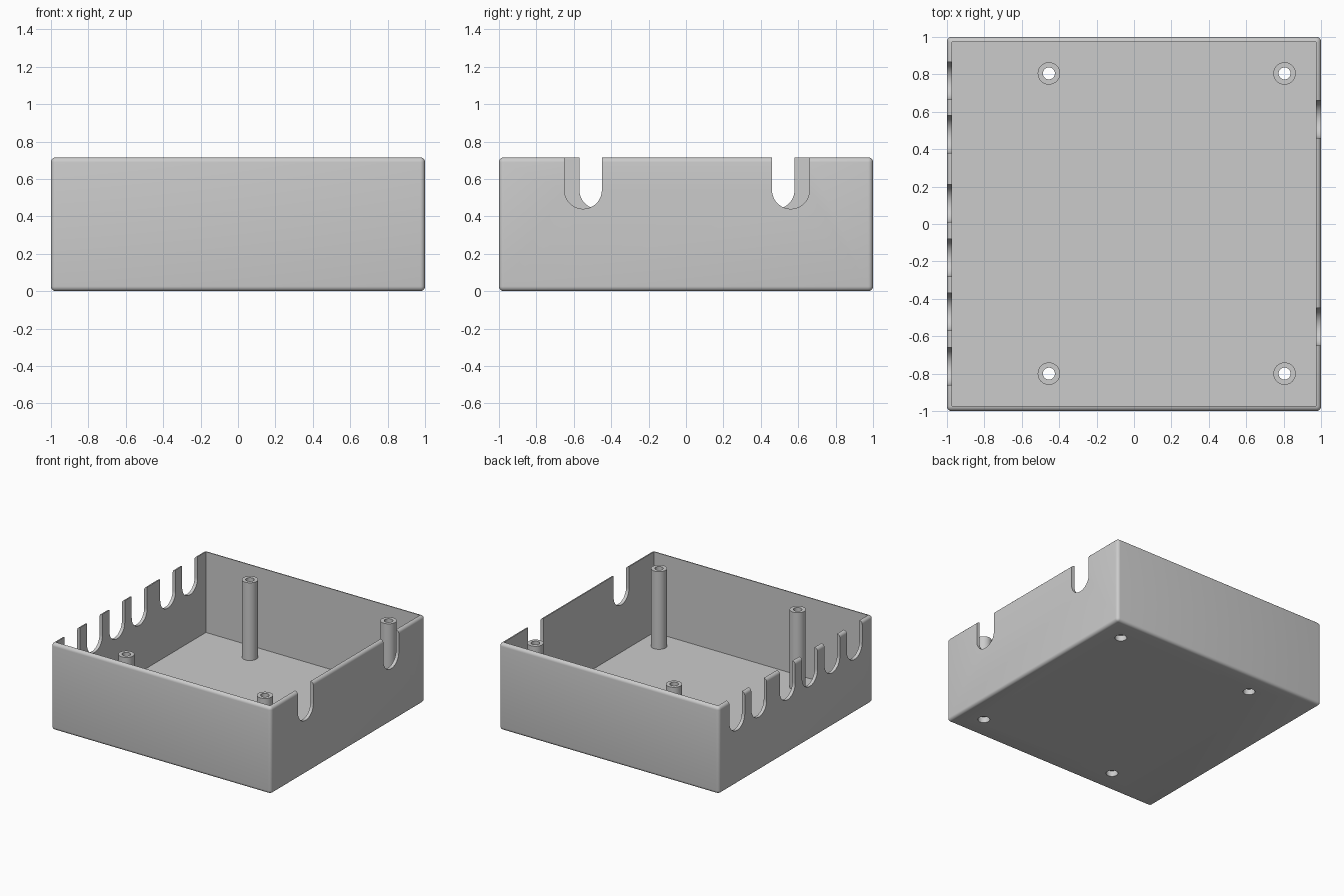
import bpy, bmesh, math
from mathutils import Matrix, Vector

old = bpy.data.objects.get("Cube")
if old:
    bpy.data.objects.remove(old, do_unlink=True)

HEIGHT, WALL, FLOOR = 0.715, 0.027, 0.052
SLOT_R, SLOT_Z = 0.1, 0.54
POST_TOP, POST_R, BORE_R, SCREW_R = 0.69, 0.06, 0.032, 0.045
LEFT_SLOTS = (-0.55, 0.56)
RIGHT_SLOTS = (-0.76, -0.47, -0.18, 0.11, 0.48, 0.765)
POSTS = [(x, y) for x in (-0.455, 0.805) for y in (-0.8, 0.805)]

grey = bpy.data.materials.new("light grey plastic")
grey.use_nodes = True
grey.diffuse_color = (0.6, 0.6, 0.6, 1)
grey.node_tree.nodes["Principled BSDF"].inputs["Base Color"].default_value = (0.6, 0.6, 0.6, 1)


def make_object(name, bm):
    bmesh.ops.recalc_face_normals(bm, faces=bm.faces[:])
    mesh = bpy.data.meshes.new(name)
    bm.to_mesh(mesh)
    bm.free()
    mesh.materials.append(grey)
    obj = bpy.data.objects.new(name, mesh)
    bpy.context.collection.objects.link(obj)
    return obj


def select_only(obj):
    bpy.ops.object.select_all(action='DESELECT')
    obj.select_set(True)
    bpy.context.view_layer.objects.active = obj


def box(name, size, bottom, bevel=0):
    bm = bmesh.new()
    centre = Vector((0, 0, bottom + size[2] / 2))
    bmesh.ops.create_cube(bm, size=1, matrix=Matrix.Translation(centre) @ Matrix.Diagonal((*size, 1)))
    if bevel:
        bmesh.ops.bevel(bm, geom=bm.edges[:], offset=bevel, segments=5, profile=0.5, affect='EDGES')
    return make_object(name, bm)


def cylinder(name, x, y, radius, bottom, top):
    bm = bmesh.new()
    bmesh.ops.create_cone(bm, cap_ends=True, segments=32, radius1=radius, radius2=radius, depth=top - bottom,
                          matrix=Matrix.Translation((x, y, (bottom + top) / 2)))
    return make_object(name, bm)


def slot_cutter(side, y):
    # U-shaped outline, open at the rim, pushed through the side wall
    bm = bmesh.new()
    outline = [(y - SLOT_R, 1), (y + SLOT_R, 1)]
    for i in range(25):
        a = -math.pi * i / 24
        outline.append((y + SLOT_R * math.cos(a), SLOT_Z + SLOT_R * math.sin(a)))
    face = bm.faces.new([bm.verts.new((side * 0.95, u, v)) for u, v in outline])
    new = bmesh.ops.extrude_face_region(bm, geom=[face])["geom"]
    bmesh.ops.translate(bm, vec=(side * 0.1, 0, 0), verts=[g for g in new if isinstance(g, bmesh.types.BMVert)])
    return make_object("slot_cutter", bm)


def cut(obj, cutter):
    mod = obj.modifiers.new("cut", 'BOOLEAN')
    mod.operation, mod.solver, mod.object = 'DIFFERENCE', 'EXACT', cutter
    select_only(obj)
    bpy.ops.object.modifier_apply(modifier=mod.name)
    bpy.data.objects.remove(cutter, do_unlink=True)


def smooth(obj):
    select_only(obj)
    bpy.ops.object.shade_smooth_by_angle(angle=math.radians(30))


# Open tray with rounded outside edges
tray = box("tray", (2, 2, HEIGHT), 0, 0.026)
inner = 2 - 2 * WALL
cut(tray, box("cavity_cutter", (inner, inner, 1), FLOOR))

# Cable slots in both side walls
for side, centres in ((1, LEFT_SLOTS), (-1, RIGHT_SLOTS)):
    for y in centres:
        cut(tray, slot_cutter(side, y))

# Screw holes through the floor
for x, y in POSTS:
    cut(tray, cylinder("screw_hole_cutter", x, y, SCREW_R, -0.1, 0.1))
smooth(tray)

# Hollow mounting posts
for n, (x, y) in enumerate(POSTS, 1):
    post = cylinder(f"mounting_post_{n}", x, y, POST_R, FLOOR - 0.005, POST_TOP)
    cut(post, cylinder("bore_cutter", x, y, BORE_R, -0.1, 1))
    smooth(post)
